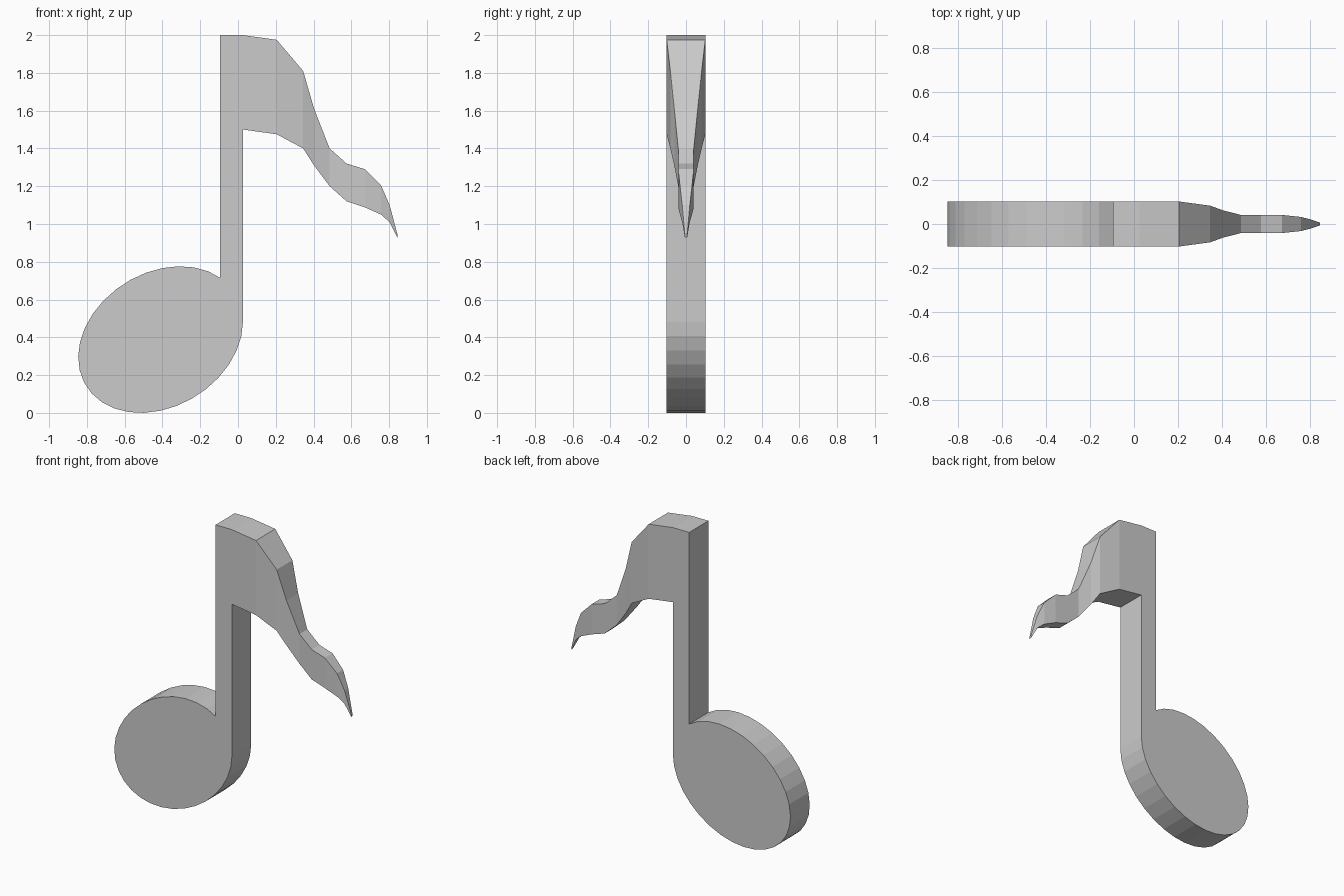
import bpy, bmesh
from math import cos, radians

if "Cube" in bpy.data.objects:
    bpy.data.objects.remove(bpy.data.objects["Cube"])

HALF = 0.102                 # half thickness of head and stem
STEM_L, STEM_R = -0.095, 0.026
bm = bmesh.new()


def pair(x, z, half=HALF):
    """Front and back vertex at one outline point."""
    return bm.verts.new((x, -half, z)), bm.verts.new((x, half, z))


# Tilted oval head, walked from the stem's left side round to its right side
START, STEPS = 43.6, 28
outline = []
for i in range(STEPS + 1):
    u = START + (360 - START) * i / STEPS
    outline.append(pair(-0.41 + 0.436 * cos(radians(u)),
                        0.388 + 0.388 * cos(radians(u - 76))))
outline[0][0].co.x = outline[0][1].co.x = STEM_L

# Stem, with the flag root on its right edge
root_low, root_high = pair(STEM_R, 1.5), pair(STEM_R, 2.0)
outline += [root_low, root_high, pair(STEM_L, 2.0)]
bm.faces.new([p[0] for p in outline])
bm.faces.new([p[1] for p in reversed(outline)])
for a, b in zip(outline, outline[1:] + outline[:1]):
    if a is not root_low:    # the flag continues from here
        bm.faces.new((a[0], a[1], b[1], b[0]))

# Tapering flag: x, top z, bottom z, half thickness
stations = [
    (0.205, 1.975, 1.475, HALF), (0.345, 1.81, 1.40, 0.083),
    (0.403, 1.61, 1.31, 0.062), (0.485, 1.40, 1.20, 0.041),
    (0.575, 1.32, 1.12, 0.041), (0.672, 1.29, 1.088, 0.041),
    (0.757, 1.205, 1.05, 0.032), (0.803, 1.10, 1.01, 0.02),
    (0.844, 0.945, 0.928, 0.006),
]
ring = [*root_low, root_high[1], root_high[0]]
for x, top, low, half in stations:
    lo, hi = pair(x, low, half), pair(x, top, half)
    new = [*lo, hi[1], hi[0]]
    for k in range(4):
        j = (k + 1) % 4
        bm.faces.new((ring[k], ring[j], new[j], new[k]))
    ring = new
bm.faces.new(ring)           # flag tip

bmesh.ops.recalc_face_normals(bm, faces=bm.faces)
mesh = bpy.data.meshes.new("music_note")
bm.to_mesh(mesh)
bm.free()
bpy.context.collection.objects.link(bpy.data.objects.new("music_note", mesh))
